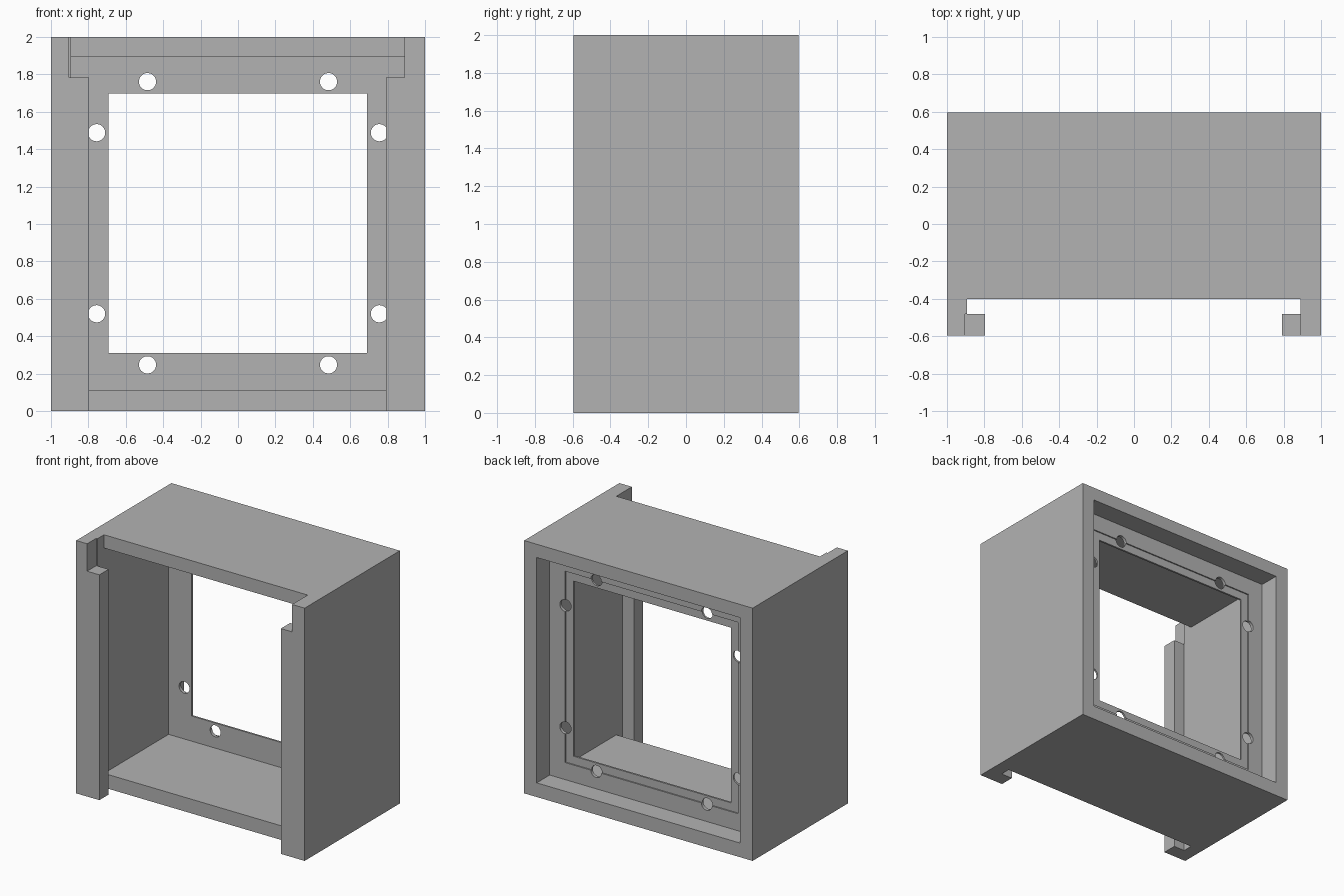
import bpy, bmesh, math
from mathutils import Matrix, Vector

if "Cube" in bpy.data.objects:
    bpy.data.objects.remove(bpy.data.objects["Cube"])

grey = bpy.data.materials.new("light grey")
grey.diffuse_color = (0.45, 0.45, 0.45, 1)
grey.use_nodes = True
grey.node_tree.nodes["Principled BSDF"].inputs["Base Color"].default_value = grey.diffuse_color


def add_object(name, bm):
    mesh = bpy.data.meshes.new(name)
    bm.to_mesh(mesh)
    bm.free()
    obj = bpy.data.objects.new(name, mesh)
    bpy.context.collection.objects.link(obj)
    return obj


def box(name, x0, x1, y0, y1, z0, z1):
    bm = bmesh.new()
    bmesh.ops.create_cube(bm, size=1)
    for v in bm.verts:
        v.co = Vector((x0 if v.co.x < 0 else x1,
                       y0 if v.co.y < 0 else y1,
                       z0 if v.co.z < 0 else z1))
    return add_object(name, bm)


def holes(name, points, radius):
    bm = bmesh.new()
    for x, z in points:
        m = Matrix.Translation((x, 0.43, z)) @ Matrix.Rotation(math.pi / 2, 4, 'X')
        bmesh.ops.create_cone(bm, cap_ends=True, segments=32, radius1=radius,
                              radius2=radius, depth=0.2, matrix=m)
    return add_object(name, bm)


def cut(target, cutter):
    mod = target.modifiers.new("cut", 'BOOLEAN')
    mod.operation = 'DIFFERENCE'
    mod.solver = 'EXACT'
    mod.object = cutter
    bpy.context.view_layer.objects.active = target
    bpy.ops.object.modifier_apply(modifier=mod.name)
    bpy.data.objects.remove(cutter)


# Solid housing block
housing = box("housing", -1, 1, -0.595, 0.595, 0, 2)
housing.data.materials.append(grey)

ZC = 1.004  # height of the window centre

# Main cavity, up to the thin back plate
cut(housing, box("cavity", -0.893, 0.89, -0.45, 0.408, 0.112, 1.895))
# Vertical sliding slot behind the front lips, open at top and bottom
cut(housing, box("slot", -0.893, 0.89, -0.48, -0.4, -0.2, 2.2))
# Front opening between the lips
cut(housing, box("front_opening", -0.797, 0.792, -1, -0.44, -0.2, 2.2))
# Lips stop short of the top
cut(housing, box("lip_notch", -0.904, 0.89, -1, -0.48, 1.783, 2.2))
# Recess in the back with a shallow inner step
cut(housing, box("back_recess", -0.89, 0.89, 0.433, 1, 0.112, 1.895))
cut(housing, box("back_step", -0.757, 0.755, 0.423, 0.8, ZC - 0.757, ZC + 0.757))
# Square window through the back plate
cut(housing, box("window", -0.692, 0.69, 0.3, 0.8, ZC - 0.693, ZC + 0.693))
# Eight screw holes around the window
points = []
for s in (-1, 1):
    for t in (-1, 1):
        points.append((s * 0.484, ZC + t * 0.757))
        points.append((s * 0.756, ZC + t * 0.484))
cut(housing, holes("screw_holes", points, 0.046))
